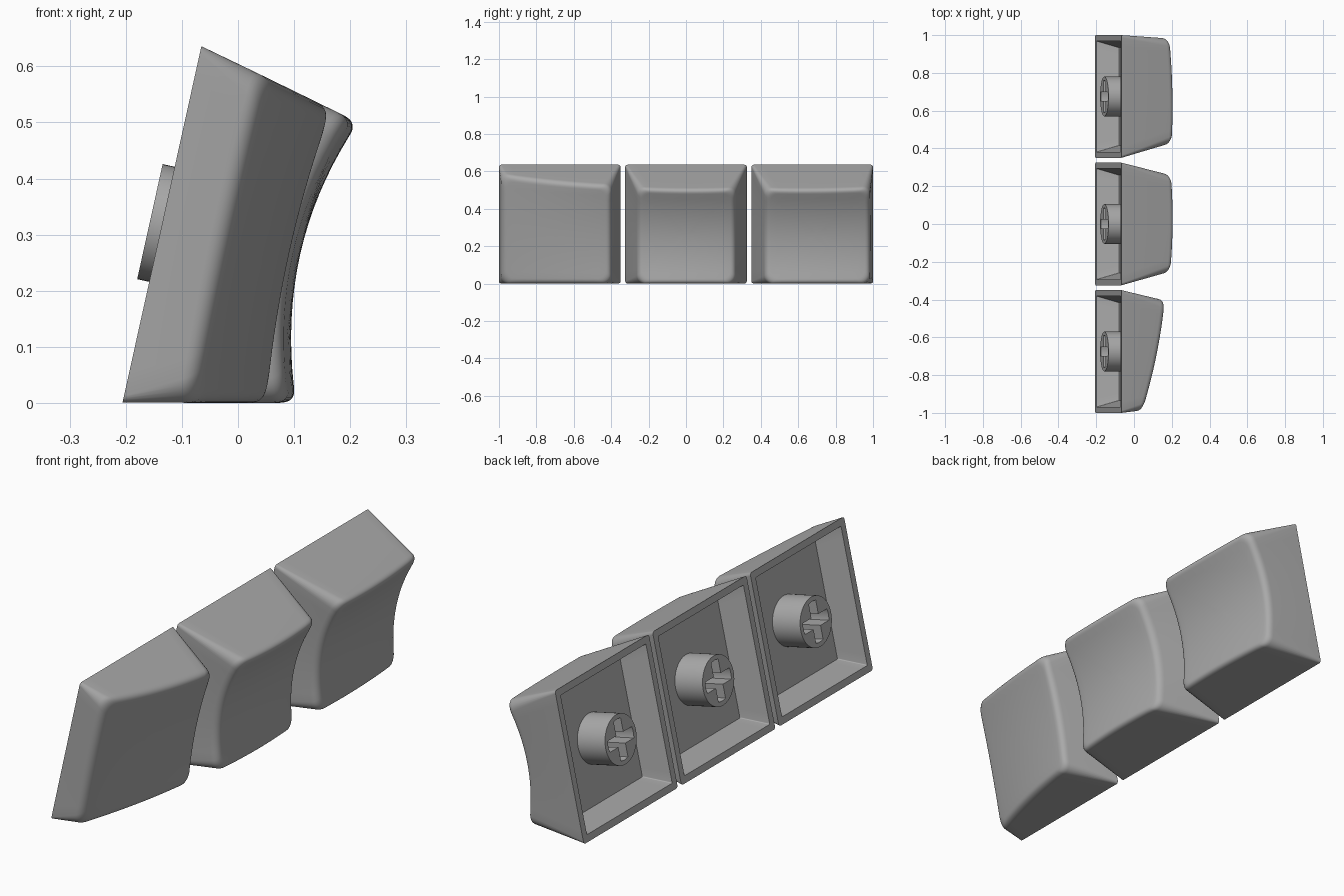
import bpy, bmesh, math
from mathutils import Matrix, Vector

cube = bpy.data.objects.get("Cube")
if cube:
    bpy.data.objects.remove(cube)

GREY = (0.4, 0.4, 0.4, 1)
mat = bpy.data.materials.new("grey plastic")
mat.use_nodes = True
mat.diffuse_color = GREY
mat.node_tree.nodes["Principled BSDF"].inputs["Base Color"].default_value = GREY

HALF = 0.325          # half width of a keycap at its open base
DEPTH = 0.115         # cavity depth
TILT = math.atan2(0.141, 0.637)


def place(y):
    """Frame of one key: x across the row, y up the base, z out of the dish."""
    s, c = math.sin(TILT), math.cos(TILT)
    return Matrix(((0, s, c, -0.1355), (1, 0, 0, y), (0, c, -s, 0.3185), (0, 0, 0, 1)))


def finish(bm, name, y):
    bmesh.ops.recalc_face_normals(bm, faces=bm.faces)
    mesh = bpy.data.meshes.new(name)
    bm.to_mesh(mesh)
    bm.free()
    obj = bpy.data.objects.new(name, mesh)
    bpy.context.collection.objects.link(obj)
    mesh.materials.append(mat)
    obj.matrix_world = place(y)
    bpy.ops.object.select_all(action='DESELECT')
    obj.select_set(True)
    bpy.context.view_layer.objects.active = obj
    bpy.ops.object.shade_smooth_by_angle(angle=math.radians(32))


def rounded_rect(u0, u1, h, r, corner=6, side=14):
    """Points around a rounded rectangle from u0 to u1 and -h to h."""
    centres = [(u1 - r, h - r), (u0 + r, h - r), (u0 + r, r - h), (u1 - r, r - h)]
    pts = []
    for q, (cu, cv) in enumerate(centres):
        for i in range(corner + 1):
            a = math.pi / 2 * (q + i / corner)
            pts.append(Vector((cu + r * math.cos(a), cv + r * math.sin(a), 0)))
        a = math.pi / 2 * (q + 1)
        nu, nv = centres[(q + 1) % 4]
        end = Vector((nu + r * math.cos(a), nv + r * math.sin(a), 0))
        start = pts[-1]
        pts += [start.lerp(end, i / side) for i in range(1, side)]
    return pts


def keycap(name, y, u0, u1, height, dish):
    """Shell lofted from cavity floor, over the rim, up the walls and across the dish."""
    mid = (u0 + u1) / 2

    def surface(u, t):
        # point on the dished top: t runs from -1 to 1 up the key
        edge = height(u)
        slope = 0.2414 if t > 0 else 0.2214
        return Vector((u, t * (HALF + 0.001 - slope * edge), edge - dish(u) * (1 - t * t)))

    outline = [(p.x, p.y / 0.26) for p in rounded_rect(u0, u1, 0.26, 0.045)]

    def top(s):
        return [surface(mid + (u - mid) * s, t * s) for u, t in outline]

    def flat(inset, z, r):
        h = HALF - inset
        return [p + Vector((0, 0, z)) for p in rounded_rect(-h, h, h, r)]

    base, crest, inner = flat(0, 0, 0.012), top(1), top(0.9)
    rings = [flat(0.065, DEPTH, 0.004), flat(0.03, 0, 0.004), base]
    # rounded lip between wall and dish
    lip = []
    for b, c, i in zip(base, crest, inner):
        w = c + (b - c).normalized() * 0.03
        lip.append([w.lerp(c, k / 7).lerp(c.lerp(i, k / 7), k / 7) for k in range(8)])
    rings += [list(r) for r in zip(*lip)]
    rings += [top(0.9 * k / 8) for k in range(7, 0, -1)]

    bm = bmesh.new()
    loops = [[bm.verts.new(p) for p in r] for r in rings]
    n = len(outline)
    for a, b in zip(loops, loops[1:]):
        for i in range(n):
            j = (i + 1) % n
            bm.faces.new((a[i], a[j], b[j], b[i]))
    bm.faces.new(loops[0])
    centre = bm.verts.new(surface(mid, 0))
    for i in range(n):
        bm.faces.new((loops[-1][i], loops[-1][(i + 1) % n], centre))
    finish(bm, name, y)


def stem(name, y, radius=0.105, bore=0.086, slot=0.024, low=-0.022):
    """Round post with a cross-shaped socket: a tube around four quarter pillars."""
    bm = bmesh.new()
    high = DEPTH + 0.002

    def prism(outline):
        a = [bm.verts.new((u, v, low)) for u, v in outline]
        b = [bm.verts.new((u, v, high)) for u, v in outline]
        bm.faces.new(a)
        bm.faces.new(b)
        for i in range(len(a)):
            j = (i + 1) % len(a)
            bm.faces.new((a[i], a[j], b[j], b[i]))

    seg = 48
    loops = []
    for r, z in ((radius, low), (radius, high), (bore, high), (bore, low)):
        loops.append([bm.verts.new((r * math.cos(math.tau * i / seg),
                                    r * math.sin(math.tau * i / seg), z)) for i in range(seg)])
    for k in range(4):
        a, b = loops[k], loops[(k + 1) % 4]
        for i in range(seg):
            j = (i + 1) % seg
            bm.faces.new((a[i], a[j], b[j], b[i]))
    start = math.asin(slot / bore)
    for q in range(4):
        turn = math.pi / 2 * q
        pts = [(math.sqrt(2) * slot, math.pi / 4)]
        pts += [(bore, start + (math.pi / 2 - 2 * start) * i / 10) for i in range(11)]
        prism([(r * math.cos(a + turn), r * math.sin(a + turn)) for r, a in pts])
    finish(bm, name, y)


# Three row shapes: a sloping front key, a level middle key and a back key
keycap("front_keycap", -0.675, -0.312, 0.272,
       lambda u: 0.21 + 0.214 * u - 0.2 * u * u, lambda u: 0.012 + 0.024 * u)
keycap("middle_keycap", 0, -0.256, 0.262,
       lambda u: 0.302 + 0.01 * u - 0.2 * u * u, lambda u: 0.05)
keycap("back_keycap", 0.675, -0.25, 0.308,
       lambda u: 0.301 - 0.015 * u - 0.15 * u * u, lambda u: 0.05)
for label, y in (("front", -0.675), ("middle", 0), ("back", 0.675)):
    stem(label + "_stem", y)
